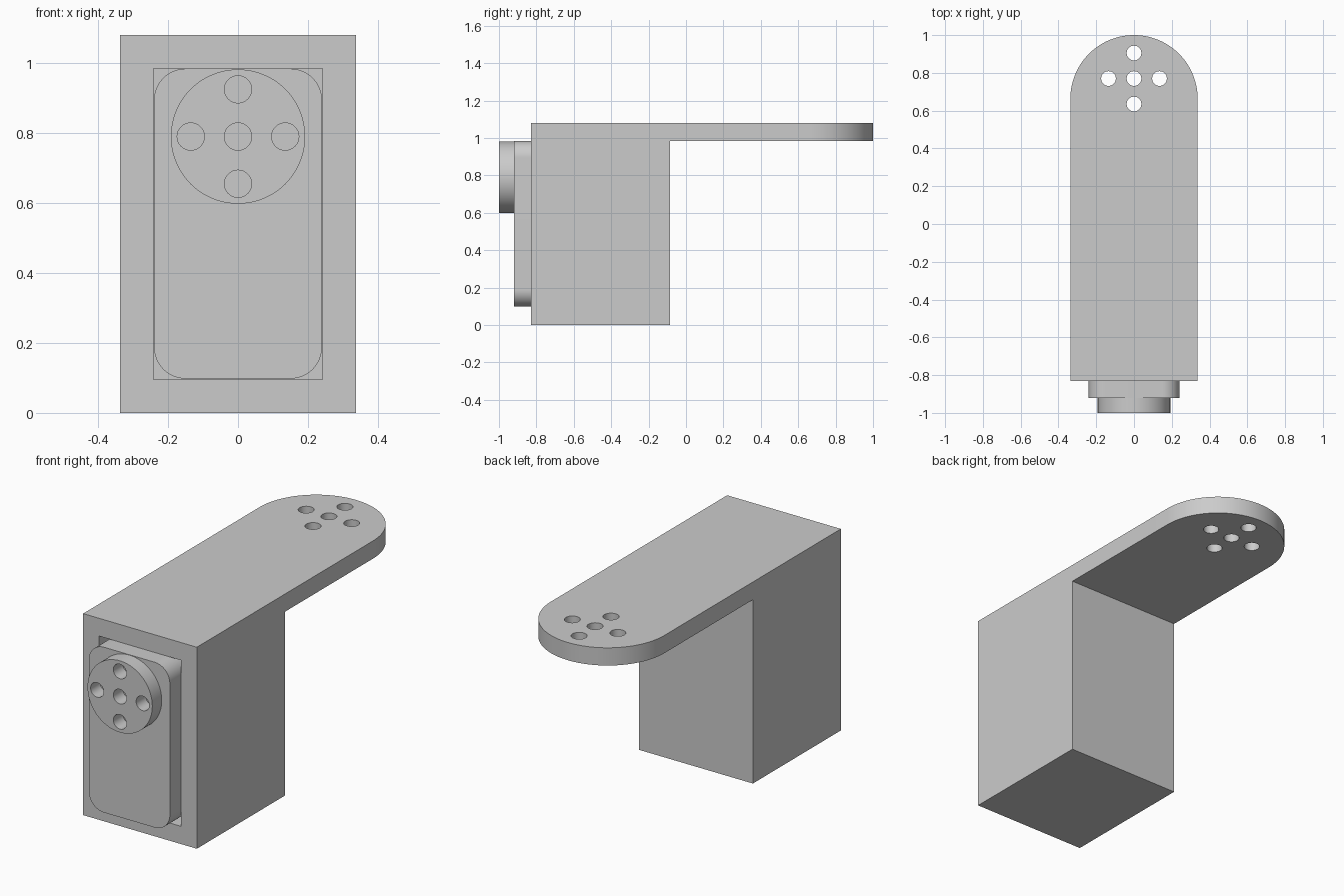
import bpy
import bmesh
from math import sin, cos, pi, radians

cube = bpy.data.objects.get("Cube")
if cube:
    bpy.data.objects.remove(cube, do_unlink=True)

grey = bpy.data.materials.new("plain grey")
grey.use_nodes = True
COLOUR = (0.6, 0.6, 0.6, 1)
grey.diffuse_color = COLOUR
grey.node_tree.nodes["Principled BSDF"].inputs["Base Color"].default_value = COLOUR

WIDTH = 0.337               # half width of bracket
FRONT, BACK = -0.83, -0.085  # housing extent in y
TOP, WALL = 1.08, 0.095
HOLE, SPACING = 0.039, 0.135


def arc(cx, cy, r, start, end, steps):
    return [(cx + r * cos(start + (end - start) * i / steps),
             cy + r * sin(start + (end - start) * i / steps)) for i in range(steps + 1)]


def circle(cx, cy, r, steps=48):
    return arc(cx, cy, r, 0, 2 * pi, steps)[:-1]


def hole_cross(cx, cy):
    offsets = [(0, 0), (1, 0), (-1, 0), (0, 1), (0, -1)]
    return [circle(cx + dx * SPACING, cy + dy * SPACING, HOLE, 32) for dx, dy in offsets]


def extrude(name, outlines, low, high, upright=False):
    """Fill outlines (inner ones become holes) and extrude along z, or along y if upright."""
    curve = bpy.data.curves.new(name, "CURVE")
    curve.dimensions = "2D"
    curve.fill_mode = "BOTH"
    curve.extrude = (high - low) / 2
    for points in outlines:
        spline = curve.splines.new("POLY")
        spline.points.add(len(points) - 1)
        for p, (x, y) in zip(spline.points, points):
            p.co = (x, y, 0, 1)
        spline.use_cyclic_u = True
    obj = bpy.data.objects.new(name, curve)
    bpy.context.collection.objects.link(obj)
    mid = (low + high) / 2
    obj.location = (0, mid, 0) if upright else (0, 0, mid)
    if upright:
        obj.rotation_euler.x = radians(90)
    select(obj)
    bpy.ops.object.convert(target="MESH")
    obj = bpy.context.object
    bm = bmesh.new()
    bm.from_mesh(obj.data)
    bmesh.ops.remove_doubles(bm, verts=bm.verts, dist=0.0001)
    bmesh.ops.recalc_face_normals(bm, faces=bm.faces)
    bm.to_mesh(obj.data)
    bm.free()
    obj.data.materials.clear()
    obj.data.materials.append(grey)
    return obj


def select(obj):
    bpy.ops.object.select_all(action="DESELECT")
    obj.select_set(True)
    bpy.context.view_layer.objects.active = obj


def cut_box(target, name, low, high):
    """Subtract an axis-aligned box given by two corners."""
    bpy.ops.mesh.primitive_cube_add(size=1, location=[(a + b) / 2 for a, b in zip(low, high)])
    cutter = bpy.context.object
    cutter.name = name
    cutter.scale = [b - a for a, b in zip(low, high)]
    cutter.hide_render = True
    cutter.data.materials.append(grey)
    bpy.context.view_layer.update()
    select(target)
    mod = target.modifiers.new(name, "BOOLEAN")
    mod.operation = "DIFFERENCE"
    mod.solver = "EXACT"
    mod.object = cutter
    bpy.ops.object.modifier_apply(modifier=mod.name)
    bpy.data.objects.remove(cutter, do_unlink=True)


# Bracket: round-ended plan, cut away below the arm and hollowed at the front
plan = [(-WIDTH, FRONT), (WIDTH, FRONT)] + arc(0, 1 - WIDTH, WIDTH, 0, pi, 64)
bracket = extrude("housing_and_arm", [plan] + hole_cross(0, 0.77), 0, TOP)
cut_box(bracket, "under_arm_cut", (-1, BACK, -1), (1, 2, TOP - WALL))
cut_box(bracket, "pocket_cut", (-0.242, -2, WALL), (0.242, BACK - WALL, TOP - WALL))

# Motor block with rounded corners, seated in the pocket
HALF, R, LOW, HIGH = 0.24, 0.09, 0.098, 0.984
corners = [(HALF - R, HIGH - R), (R - HALF, HIGH - R), (R - HALF, LOW + R), (HALF - R, LOW + R)]
outline = []
for i, (cx, cz) in enumerate(corners):
    outline += arc(cx, cz, R, i * pi / 2, (i + 1) * pi / 2, 16)
block = extrude("motor_block", [outline], -0.92, BACK - WALL, upright=True)

# Drive disc with five holes
disc = extrude("drive_disc", [circle(0, 0.79, 0.192, 96)] + hole_cross(0, 0.79),
               -1, -0.92, upright=True)

for part in (bracket, block, disc):
    select(part)
    bpy.ops.object.shade_smooth_by_angle(angle=radians(30))
